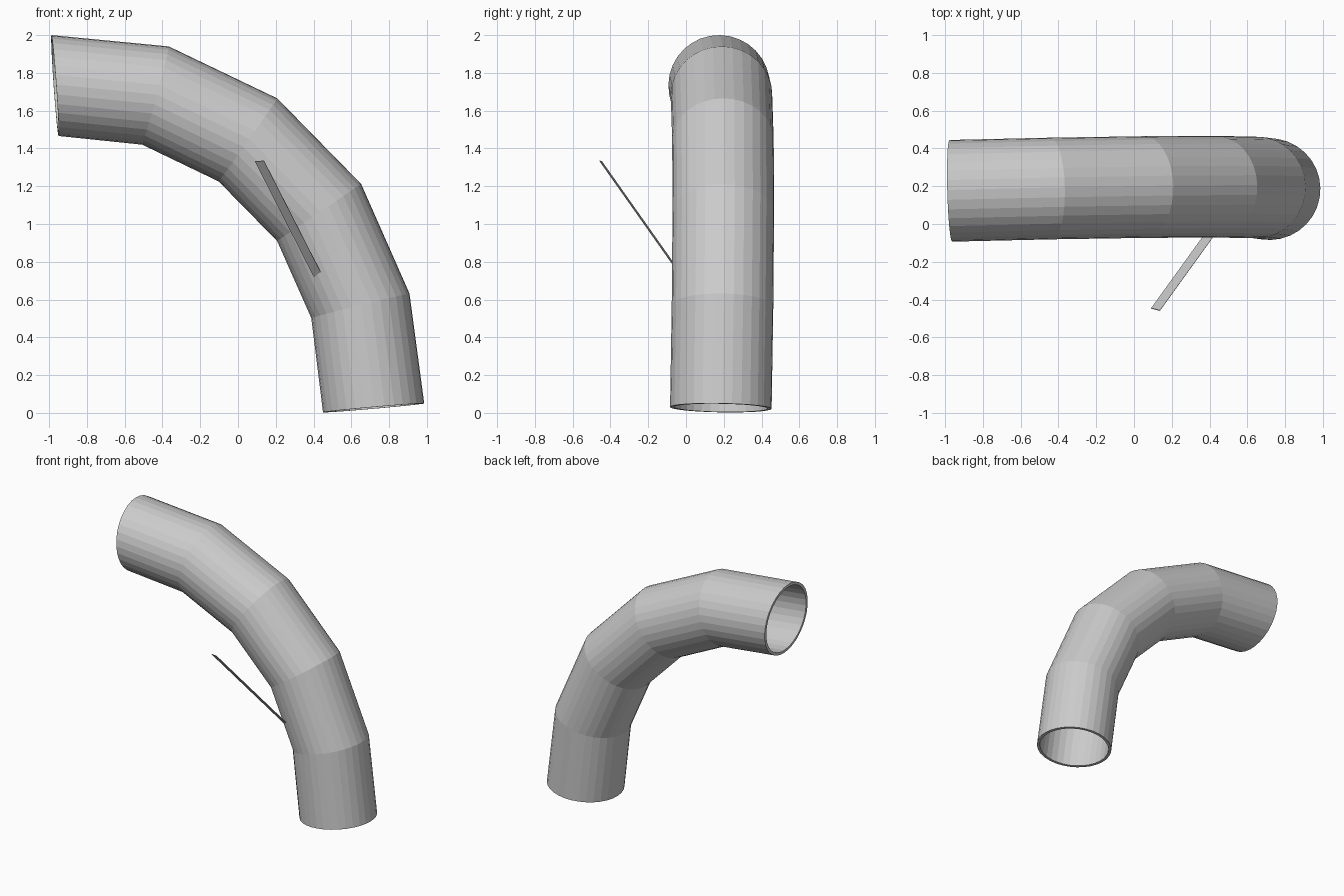
import bpy, bmesh, math
from mathutils import Vector

if "Cube" in bpy.data.objects:
    bpy.data.objects.remove(bpy.data.objects["Cube"])

SIDES = 32
RADIUS = 0.269
WALL = 0.021


def on_plane(x, z):
    # the bend lies in a slightly tilted plane
    return Vector((x, 0.166 + 0.025 * x + 0.0195 * z, z))


def make_object(name, bm):
    bmesh.ops.recalc_face_normals(bm, faces=bm.faces)
    mesh = bpy.data.meshes.new(name)
    bm.to_mesh(mesh)
    bm.free()
    obj = bpy.data.objects.new(name, mesh)
    bpy.context.collection.objects.link(obj)
    return obj


# Bent hollow pipe: each ring given by its outer and inner bend points (x, z)
stations = [((0.986, 0.05), (0.45, 0.003)),
            ((0.908, 0.632), (0.388, 0.502)),
            ((0.652, 1.212), (0.207, 0.91)),
            ((0.208, 1.665), (-0.102, 1.225)),
            ((-0.366, 1.94), (-0.507, 1.42)),
            ((-0.988, 2.0), (-0.95, 1.466))]
side_axis = Vector((-0.025, 1, -0.0195)).normalized()

bm = bmesh.new()


def add_ring(station, radius):
    a, b = on_plane(*station[0]), on_plane(*station[1])
    centre, u = (a + b) / 2, (a - b) / 2 / RADIUS
    ring = []
    for i in range(SIDES):
        t = 2 * math.pi * i / SIDES
        ring.append(bm.verts.new(centre + radius * (u * math.cos(t) + side_axis * math.sin(t))))
    return ring


outer = [add_ring(s, RADIUS) for s in stations]
inner = [add_ring(s, RADIUS - WALL) for s in stations]
loop = outer + inner[::-1]
for r0, r1 in zip(loop, loop[1:] + loop[:1]):
    for i in range(SIDES):
        j = (i + 1) % SIDES
        bm.faces.new((r0[i], r0[j], r1[j], r1[i]))
make_object("bent_pipe", bm)

# Thin flat strip leaning out of the pipe's front side
start = Vector((0.114, -0.452, 1.333))
along = Vector((0.303, 0.42, -0.595)) * 1.1
half_width = Vector((0.0235, -0.006, 0.002))
half_thick = along.cross(half_width).normalized() * 0.002
bm = bmesh.new()
ends = []
for p in (start, start + along):
    ends.append([bm.verts.new(p + half_width * s + half_thick * t)
                 for s, t in ((1, 1), (-1, 1), (-1, -1), (1, -1))])
for i in range(4):
    j = (i + 1) % 4
    bm.faces.new((ends[0][i], ends[0][j], ends[1][j], ends[1][i]))
for e in ends:
    bm.faces.new(e)
make_object("thin_strip", bm)
